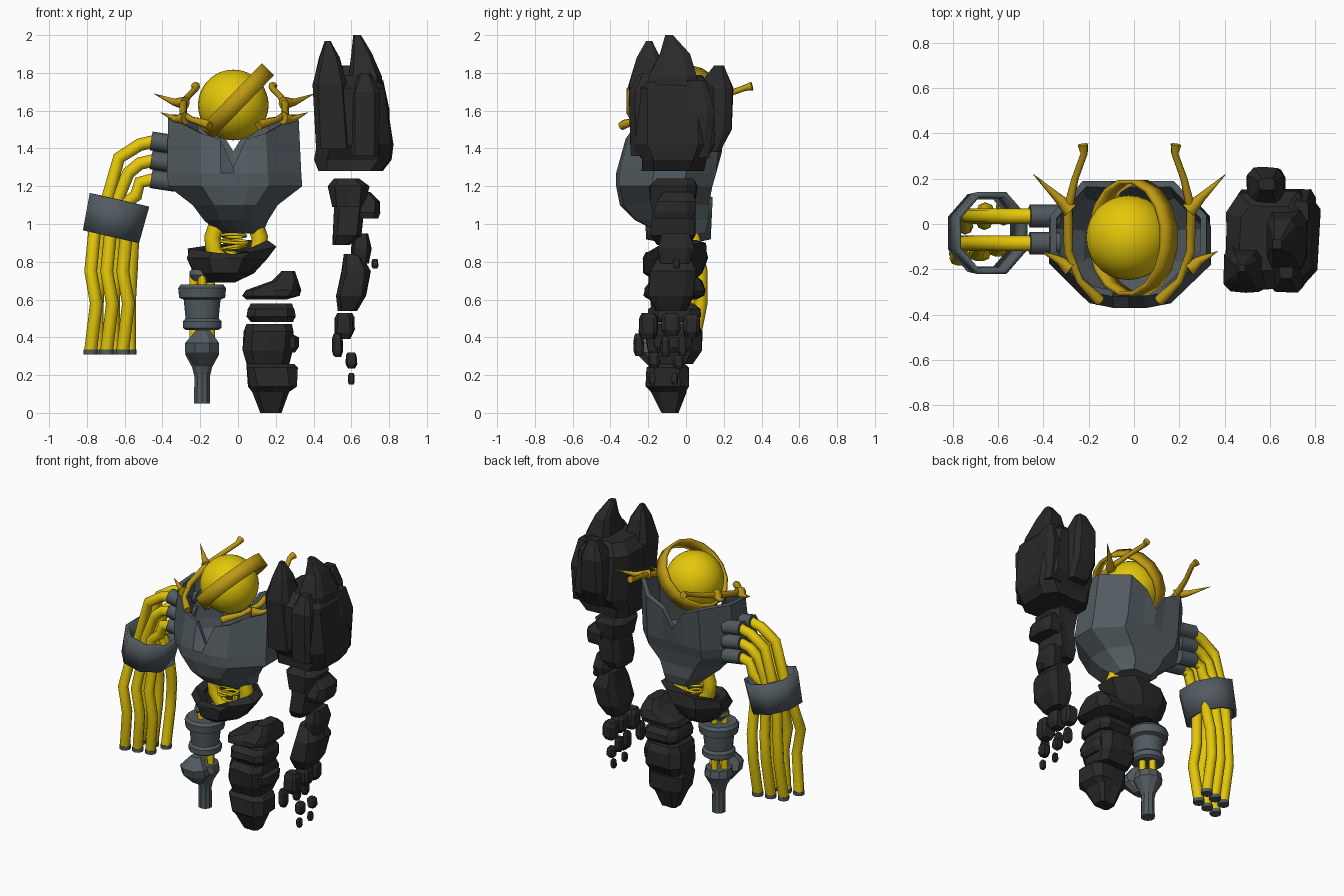
import bpy
import bmesh
import math
import random

random.seed(4)
cube = bpy.data.objects.get("Cube")
if cube:
    bpy.data.objects.remove(cube, do_unlink=True)


def material(name, color):
    mat = bpy.data.materials.new(name)
    mat.use_nodes = True
    mat.diffuse_color = (*color, 1)
    mat.node_tree.nodes["Principled BSDF"].inputs["Base Color"].default_value = (*color, 1)
    return mat


YELLOW = material("bright yellow", (0.78, 0.57, 0.003))
GOLD = material("dark gold", (0.52, 0.32, 0.006))
STEEL = material("blue grey steel", (0.085, 0.105, 0.118))
STONE = material("black stone", (0.022, 0.022, 0.022))


def mirrored(half):
    """Complete a half section that runs from front centre to back centre."""
    return half + [(-u, v) for u, v in half[-2:0:-1]]


# Cross-sections in a unit square, counter-clockwise from the front centre
BOWL = mirrored([(0, -1), (.42, -1), (1, -.35), (1, .35), (.42, 1), (0, 1)])
BLOCK = mirrored([(0, -1), (.68, -1), (1, -.6), (1, .6), (.68, 1), (0, 1)])
CHEST = mirrored([(0, -1), (.2, -1), (.5, -.92), (1, -.25), (1, .4),
                  (.58, 1), (.22, 1), (0, 1)])


def circle(sides):
    angles = [math.tau * (i + .5) / sides for i in range(sides)]
    return [(math.cos(a), math.sin(a)) for a in angles]


def activate(obj):
    bpy.ops.object.select_all(action="DESELECT")
    obj.select_set(True)
    bpy.context.view_layer.objects.active = obj


def smooth(obj, degrees=40):
    activate(obj)
    bpy.ops.object.shade_smooth_by_angle(angle=math.radians(degrees))


def loft(name, mat, rings, section=BLOCK, bottom=True, top=True,
         wall=0, jitter=0, rim=None):
    """Skin rings (z, x0, x1, y0, y1), listed upwards; rim sets the last heights."""
    bm = bmesh.new()
    rows = []
    for z, x0, x1, y0, y1 in rings:
        row = []
        for u, v in section:
            wobble = [random.uniform(-jitter, jitter) for _ in "xy"]
            x = (x0 + x1) / 2 + (u + wobble[0]) * (x1 - x0) / 2
            y = (y0 + y1) / 2 + (v + wobble[1]) * (y1 - y0) / 2
            row.append(bm.verts.new((x, y, z)))
        rows.append(row)
    if rim:
        for vert, height in zip(rows[-1], rim):
            vert.co.z = height
    count = len(section)
    for low, high in zip(rows, rows[1:]):
        for i in range(count):
            j = (i + 1) % count
            bm.faces.new((low[i], low[j], high[j], high[i]))
    if bottom:
        bm.faces.new(rows[0][::-1])
    if top:
        bm.faces.new(rows[-1])
    mesh = bpy.data.meshes.new(name)
    bm.to_mesh(mesh)
    bm.free()
    mesh.materials.append(mat)
    obj = bpy.data.objects.new(name, mesh)
    bpy.context.collection.objects.link(obj)
    if wall:
        mod = obj.modifiers.new("wall", "SOLIDIFY")
        mod.thickness = wall
        mod.offset = -1
    return obj


def rock(name, *rings):
    return loft(name, STONE, rings, jitter=.06)


def turned(name, profile, x, y, sides=12):
    rings = [(z, x - r, x + r, y - r, y + r) for z, r in profile]
    return loft(name, STEEL, rings, circle(sides))


def tube(name, points, radius, mat=YELLOW, taper=None):
    curve = bpy.data.curves.new(name, "CURVE")
    curve.dimensions = "3D"
    curve.bevel_depth = radius
    curve.bevel_resolution = 2
    curve.use_fill_caps = True
    spline = curve.splines.new("POLY")
    spline.points.add(len(points) - 1)
    for i, (point, co) in enumerate(zip(spline.points, points)):
        point.co = (*co, 1)
        point.radius = taper[i] if taper else 1
    curve.materials.append(mat)
    obj = bpy.data.objects.new(name, curve)
    bpy.context.collection.objects.link(obj)
    activate(obj)
    bpy.ops.object.convert(target="MESH")
    smooth(bpy.context.object, 50)


# Torso: open shell, notched in front and behind
half_rim = [1.30, 1.45, 1.48, 1.57, 1.58, 1.56, 1.5, 1.38]
loft("torso_shell", STEEL, [
    (.95, -.10, .13, -.13, .10), (1.02, -.18, .16, -.27, .12),
    (1.10, -.24, .21, -.35, .12), (1.20, -.37, .34, -.37, .14),
    (1.27, -.375, .335, -.37, .16), (1.57, -.37, .32, -.32, .19)],
    CHEST, top=False, wall=.03, rim=half_rim + half_rim[-2:0:-1])

# Head and its tilted halo
bpy.ops.mesh.primitive_uv_sphere_add(segments=28, ring_count=18, radius=.187,
                                     location=(-.025, -.06, 1.63))
head = bpy.context.object
head.name = "head"
head.data.materials.append(YELLOW)
smooth(head)
halo = loft("head_halo", GOLD, [(-.045, -.24, .24, -.26, .26), (.045, -.24, .24, -.26, .26)],
            circle(16), bottom=False, top=False, wall=.02)
halo.location = (-.005, -.06, 1.65)
halo.rotation_euler.y = math.radians(-46)
smooth(halo)

# Branching collar horns, mirrored about the head
for side, label in ((-1, "right"), (1, "left")):
    def place(x, y, z):
        return (-.02 + side * x, y, z)
    beam = [(.13, -.34, 1.52), (.15, -.32, 1.53), (.22, -.25, 1.55), (.27, -.12, 1.58),
            (.27, .07, 1.64), (.24, .2, 1.68), (.20, .31, 1.72), (.205, .35, 1.73)]
    tube(label + "_horn", [place(*p) for p in beam], .02, GOLD,
         [1.2, 1.2, .8, 1, 1.1, .8, .8, 1.2])
    for root, bend, tip in (((.26, -.2, 1.56), (.31, -.16, 1.555), (.39, -.12, 1.59)),
                            ((.26, .06, 1.64), (.32, .12, 1.645), (.425, .22, 1.69))):
        tube(label + "_horn_spike", [place(*p) for p in (root, bend, tip)], .035,
             GOLD, [1, .55, .03])

# Right arm: sockets, hanging cables and a cuff
elbows = [(-.63, 1.35), (-.58, 1.27), (-.54, 1.15)]
for i, (ex, ez) in enumerate(elbows):
    z = 1.44 - .1 * i
    for j, y in enumerate((-.085, .035)):
        end_x = -.78 + .085 * i + .035 * j
        end_y = -.13 + .12 * j + .02 * i
        back = .05 if j else -.02
        tube("arm_socket", [(-.33, y, z - .02), (-.46, y, z)], .05, STEEL)
        tube("arm_cable", [(-.43, y, z), (-.52, y, z - .02), (ex, y, ez),
                           (ex - .07, y, 1.1), (end_x + .02, y, .95),
                           (end_x + .01 * j, end_y + back, .75),
                           (end_x + .03 - .03 * j, end_y + back, .58),
                           (end_x, end_y, .33)], .034)
        tube("cable_cap", [(end_x, end_y, .31), (end_x, end_y, .335)], .037, STEEL)
cuff = loft("arm_cuff", STEEL, [(-.1, -.165, .165, -.185, .185), (.1, -.175, .175, -.195, .195)],
            circle(8), bottom=False, top=False, wall=.025)
cuff.location = (-.65, -.04, 1.03)
cuff.rotation_euler.y = math.radians(13)
smooth(cuff, 50)

# Waist: two thick cables around a thin coil
for side in (-1, 1):
    tube("waist_cable", [(-.01 + side * x, -.07, z) for x, z in
                         ((.10, 1), (.125, .93), (.12, .86), (.06, .78))], .044)
coil = []
for i in range(120):
    t = i / 119
    a = t * math.tau * 7
    r = .03 + .04 * math.sin(t * math.pi)
    coil.append((-.02 + r * math.cos(a), -.07 + r * math.sin(a),
                 .83 + .15 * t + .015 * math.sin(a * .7)))
tube("waist_coil", coil, .008)

# Stone pelvis bowl
loft("pelvis", STONE, [
    (.69, -.17, -.02, -.15, .03), (.74, -.23, .08, -.22, .08),
    (.82, -.27, .15, -.23, .11), (.88, -.26, .20, -.21, .10)],
    BOWL, top=False, wall=.06, jitter=.05,
    rim=[.84, .85, .88, .89, .9, .9, .89, .87, .87, .85])

# Right leg: steel sleeves over cables
LEG_X, LEG_Y = -.19, -.09
for i in range(4):
    a = math.tau * i / 4
    x, y = LEG_X + .045 * math.cos(a), LEG_Y + .045 * math.sin(a)
    tube("leg_cable", [(x, y, .75), (x, y, .3)], .022)
turned_parts = [
    turned("hip_cap", [(.70, .05), (.73, .07), (.76, .06)], LEG_X, LEG_Y),
    turned("thigh_sleeve", [
        (.44, .09), (.45, .105), (.485, .105), (.50, .09), (.60, .10),
        (.61, .125), (.66, .13), (.68, .115)], LEG_X, LEG_Y, 14),
    turned("shin", [(.05, .045), (.19, .043), (.24, .055), (.31, .095), (.36, .085)],
           LEG_X, LEG_Y, 10)]
for part in turned_parts:
    smooth(part, 30)
loft("knee_pad", STEEL, [(.25, -.23, -.15, -.2, -.13), (.32, -.28, -.1, -.27, -.12),
                         (.37, -.28, -.1, -.28, -.15), (.44, -.22, -.15, -.22, -.16)], BOWL)

# Left leg: stacked floating stones
rock("thigh_stone", (.60, .04, .25, -.19, .05), (.62, .03, .32, -.22, .09),
     (.65, .04, .33, -.21, .1), (.70, .18, .32, -.18, .08), (.75, .23, .3, -.14, .02))
rock("knee_stone", (.48, .07, .29, -.18, .05), (.51, .05, .30, -.2, .08),
     (.55, .055, .3, -.2, .07), (.58, .07, .28, -.16, .04))
rock("shin_stone", (.26, .05, .27, -.17, .04), (.33, .03, .29, -.2, .08),
     (.43, .035, .29, -.21, .08), (.47, .05, .28, -.18, .06))
rock("shin_ledge_stone", (.32, .2, .3, -.15, .02), (.35, .2, .32, -.17, .03),
     (.40, .2, .32, -.17, .03), (.42, .2, .28, -.15, .02))
rock("foot_stone", (0, .12, .23, -.13, -.04), (.11, .08, .27, -.18, 0),
     (.14, .06, .31, -.21, .01), (.24, .045, .31, -.21, .01), (.26, .05, .3, -.18, -.01))

# Left shoulder: boulder with spires
rock("shoulder_boulder", (1.28, .42, .76, -.23, .09), (1.34, .41, .81, -.24, .1),
     (1.42, .41, .82, -.28, .15), (1.72, .40, .77, -.28, .14), (1.79, .47, .72, -.2, .08))
rock("front_spire", (1.4, .41, .60, -.29, -.08), (1.74, .40, .58, -.3, -.1),
     (1.88, .43, .54, -.26, -.14), (1.97, .46, .49, -.21, -.18))
rock("tall_spire", (1.4, .56, .79, -.22, .06), (1.78, .58, .76, -.2, .05),
     (1.9, .6, .71, -.14, .02), (2, .61, .65, -.11, -.07))
rock("back_spire", (1.38, .52, .66, .05, .18), (1.5, .5, .67, .05, .24),
     (1.72, .5, .66, .06, .25), (1.84, .55, .62, .15, .2))
rock("outer_spire", (1.35, .68, .8, -.02, .12), (1.6, .69, .8, -.02, .15),
     (1.76, .7, .77, 0, .1))
rock("outer_front_spire", (1.36, .6, .74, -.29, -.15), (1.7, .6, .75, -.3, -.15),
     (1.8, .64, .7, -.24, -.17))

# Left arm: chained stones
rock("upper_arm_stone", (1.09, .5, .67, -.18, .04), (1.2, .48, .69, -.19, .06),
     (1.24, .51, .64, -.15, .04))
rock("outer_elbow_stone", (1.03, .62, .74, -.16, .04), (1.06, .6, .75, -.17, .05),
     (1.12, .6, .75, -.15, .05), (1.17, .6, .7, -.12, .03))
rock("elbow_stone", (.89, .5, .59, -.15, .02), (.94, .5, .65, -.18, .05),
     (1.1, .51, .67, -.17, .05))
rock("forearm_top_stone", (.79, .6, .69, -.14, .02), (.87, .6, .705, -.15, .04),
     (.95, .61, .69, -.13, .02))
rock("forearm_stone", (.54, .53, .63, -.16, 0), (.62, .52, .68, -.2, .04),
     (.75, .55, .70, -.19, .05), (.84, .56, .65, -.14, .02))

# Left hand: loose finger stones (centre, half width, half height)
FINGERS = [((.56, -.20, .46), .05, .07), ((.57, -.08, .47), .05, .06),
           ((.56, .03, .46), .045, .06), ((.525, -.25, .36), .027, .06),
           ((.53, -.11, .35), .025, .055), ((.53, -.02, .35), .025, .05),
           ((.60, -.17, .28), .03, .04), ((.60, -.04, .27), .028, .035),
           ((.60, -.18, .18), .018, .03), ((.60, -.06, .18), .017, .03),
           ((.725, -.05, .79), .018, .025)]
for (x, y, z), w, h in FINGERS:
    rings = [(z + t * h, x - w * s, x + w * s, y - w * s, y + w * s)
             for t, s in ((-1, .65), (-.5, 1), (.6, .95), (1, .65))]
    rock("finger_stone", *rings)
